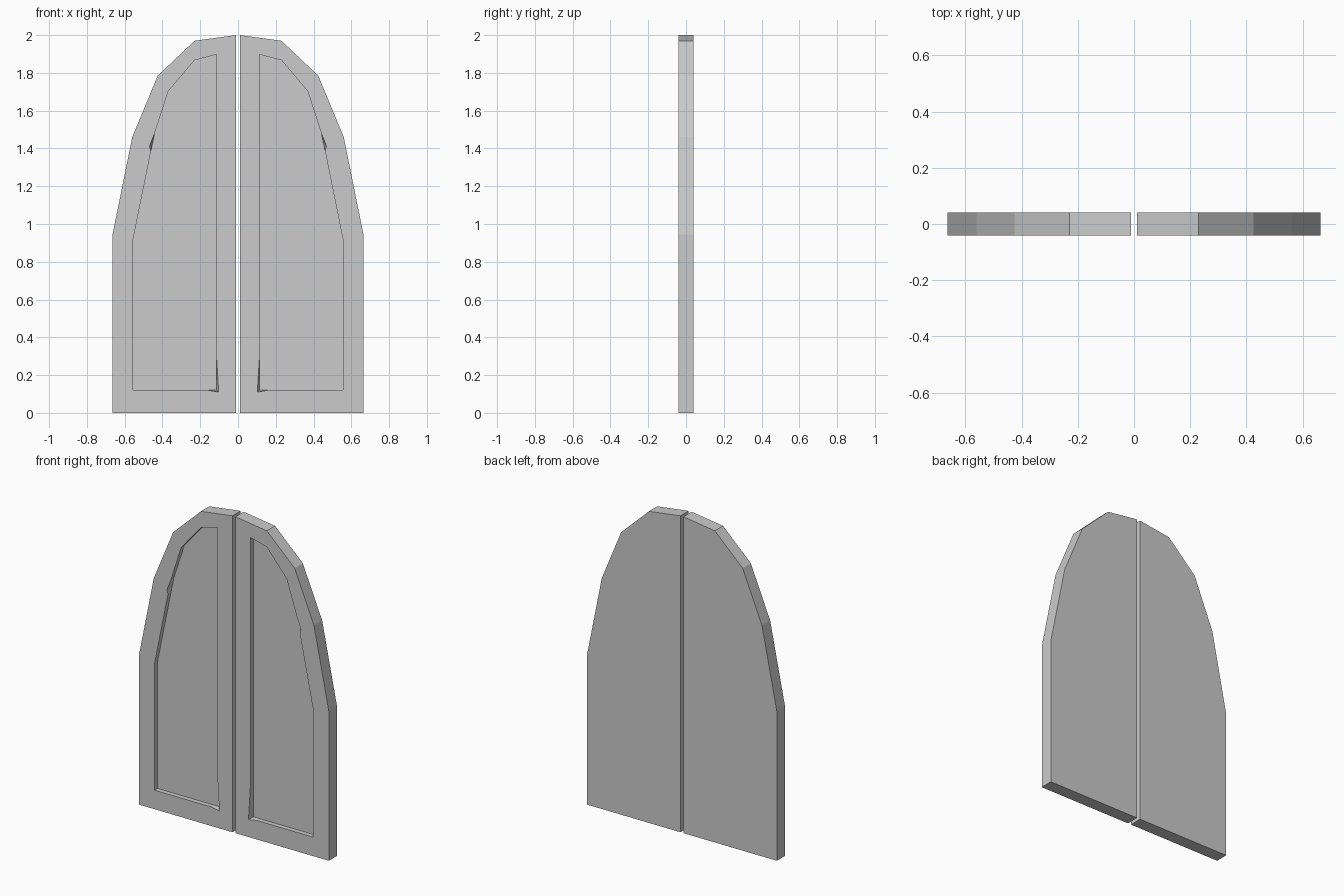
import bpy, bmesh

if "Cube" in bpy.data.objects:
    bpy.data.objects.remove(bpy.data.objects["Cube"])

HALF = 0.041      # half the door thickness
FLOOR = -0.011    # depth position of the recessed panel

# outline of one leaf (x, z)
OUTER = [(0.011, 0), (0.664, 0), (0.664, 0.945), (0.56, 1.46),
         (0.425, 1.785), (0.23, 1.97), (0.011, 2.0)]
# front rim of the recess, with a chipped corner and a chipped side
RIM = [(0.102, 0.11), (0.158, 0.12), (0.555, 0.12), (0.555, 0.92),
       (0.461, 1.385), (0.469, 1.41), (0.441, 1.48),
       (0.369, 1.703), (0.23, 1.867), (0.115, 1.897), (0.115, 0.32)]
# the same loop on the recess floor, unchipped
PANEL = list(RIM)
PANEL[0] = (0.115, 0.12)
PANEL[5] = (0.453, 1.425)


def ring(bm, points, side, y):
    return [bm.verts.new((x * side, y, z)) for x, z in points]


def walls(bm, a, b):
    n = len(a)
    for i in range(n):
        j = (i + 1) % n
        bm.faces.new((a[i], a[j], b[j], b[i]))


def make_leaf(name, side):
    bm = bmesh.new()
    back = ring(bm, OUTER, side, HALF)
    front = ring(bm, OUTER, side, -HALF)
    rim = ring(bm, RIM, side, -HALF)
    panel = ring(bm, PANEL, side, FLOOR)
    # edges, back, recess walls and recess floor
    walls(bm, back, front)
    walls(bm, rim, panel)
    bm.faces.new(back)
    bm.faces.new(panel)
    # front frame between the outline and the recess
    edges = [bm.edges.get((r[i], r[(i + 1) % len(r)]))
             for r in (front, rim) for i in range(len(r))]
    bmesh.ops.triangle_fill(bm, edges=edges, use_beauty=True, normal=(0, -1, 0))
    bmesh.ops.recalc_face_normals(bm, faces=bm.faces[:])
    mesh = bpy.data.meshes.new(name)
    bm.to_mesh(mesh)
    bm.free()
    bpy.context.collection.objects.link(bpy.data.objects.new(name, mesh))


# the two mirrored door leaves
make_leaf("right_door_leaf", 1)
make_leaf("left_door_leaf", -1)
